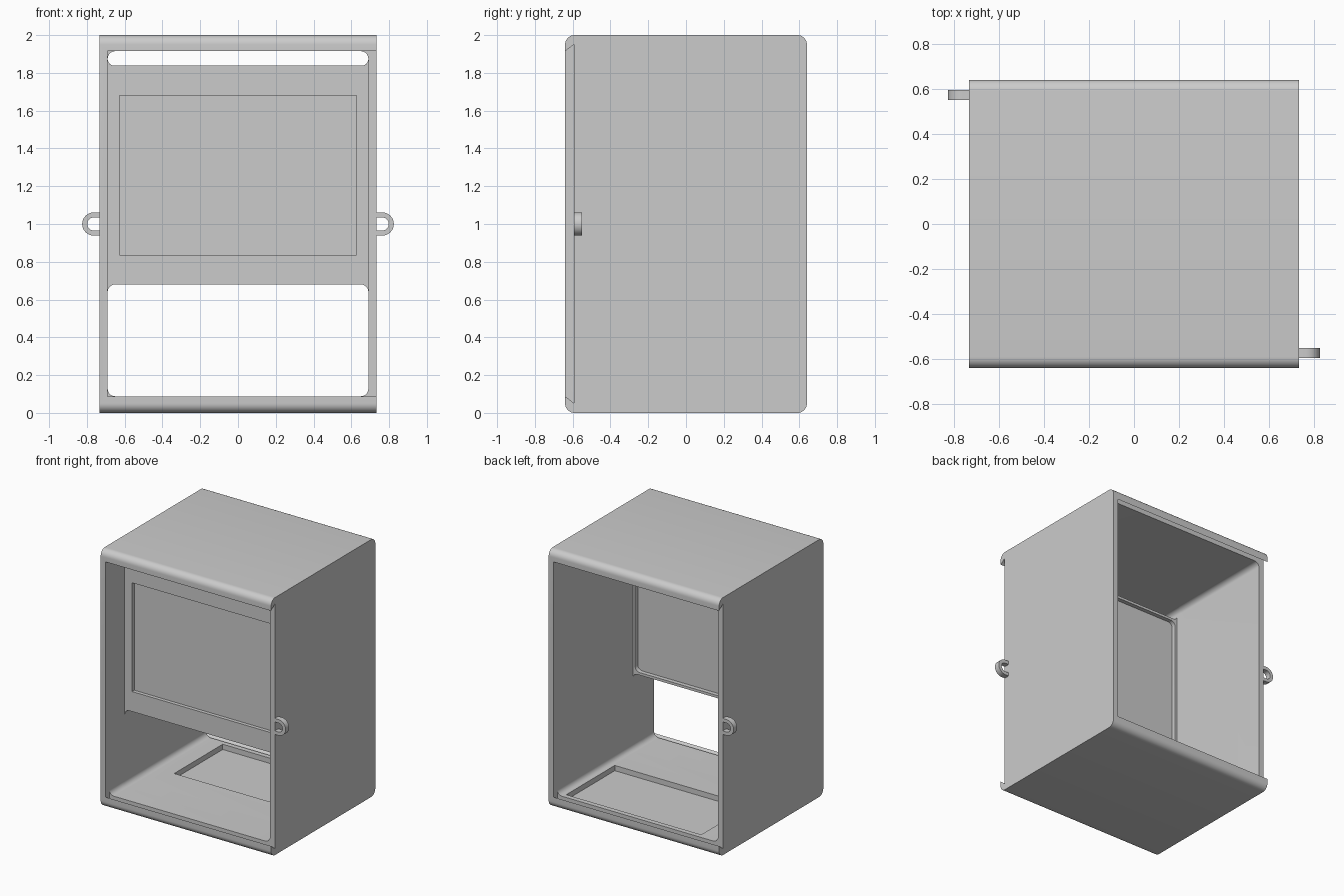
import bpy, bmesh, math

if "Cube" in bpy.data.objects:
    bpy.data.objects.remove(bpy.data.objects["Cube"])

grey = bpy.data.materials.new("plain_grey")
grey.use_nodes = True
grey.diffuse_color = (0.6, 0.6, 0.6, 1)
grey.node_tree.nodes["Principled BSDF"].inputs["Base Color"].default_value = (0.6, 0.6, 0.6, 1)


def arc(cx, cz, r, start, end, steps=8):
    angles = [math.radians(start + (end - start) * i / steps) for i in range(steps + 1)]
    return [(cx + r * math.cos(a), cz + r * math.sin(a)) for a in angles]


def rounded_rect(a0, a1, z0, z1, r=0.0):
    if r == 0:
        return [(a0, z0), (a1, z0), (a1, z1), (a0, z1)]
    return (arc(a1 - r, z0 + r, r, -90, 0) + arc(a1 - r, z1 - r, r, 0, 90)
            + arc(a0 + r, z1 - r, r, 90, 180) + arc(a0 + r, z0 + r, r, 180, 270))


def prism(name, profile, axis, start, end):
    """Extrude a profile (horizontal, z) along x or y."""
    bm = bmesh.new()
    place = (lambda p: (start, p[0], p[1])) if axis == "x" else (lambda p: (p[0], start, p[1]))
    face = bm.faces.new([bm.verts.new(place(p)) for p in profile])
    new = bmesh.ops.extrude_face_region(bm, geom=[face])["geom"]
    shift = (end - start, 0, 0) if axis == "x" else (0, end - start, 0)
    bmesh.ops.translate(bm, vec=shift, verts=[g for g in new if isinstance(g, bmesh.types.BMVert)])
    bmesh.ops.recalc_face_normals(bm, faces=bm.faces)
    mesh = bpy.data.meshes.new(name)
    bm.to_mesh(mesh)
    bm.free()
    mesh.materials.append(grey)
    obj = bpy.data.objects.new(name, mesh)
    bpy.context.collection.objects.link(obj)
    return obj


def activate(obj):
    bpy.ops.object.select_all(action="DESELECT")
    obj.select_set(True)
    bpy.context.view_layer.objects.active = obj


def cut(target, cutter):
    cutter.hide_render = True
    mod = target.modifiers.new("cut", "BOOLEAN")
    mod.operation, mod.solver, mod.object = "DIFFERENCE", "EXACT", cutter
    activate(target)
    bpy.ops.object.modifier_apply(modifier=mod.name)
    bpy.data.objects.remove(cutter)


W, D, H = 0.732, 0.64, 2.0            # half width, half depth, height
IN, LOW, HIGH, R = 0.69, 0.088, 1.915, 0.04
FRONT, BACK = -0.405, -0.332          # faces of the inner panel

# Outer case with rounded long edges
case = prism("case", rounded_rect(-D, D, 0, H, 0.05), "x", -W, W)

# Front and rear cavities, leaving the inner panel between them
cavity = rounded_rect(-IN, IN, LOW, HIGH, R)
cut(case, prism("front_cavity", cavity, "y", -1, FRONT))
cut(case, prism("rear_cavity", cavity, "y", BACK, 1))

# Openings below and above the panel
cut(case, prism("lower_opening", rounded_rect(-IN, IN, LOW, 0.68, R), "y", FRONT - 0.05, BACK + 0.05))
cut(case, prism("upper_gap", rounded_rect(-IN, IN, 1.838, HIGH, 0.036), "y", FRONT - 0.05, BACK + 0.05))

# Panel pockets on both faces
cut(case, prism("front_pocket", rounded_rect(-0.627, 0.627, 0.835, 1.68), "y", FRONT - 0.1, -0.377))
cut(case, prism("rear_pocket", rounded_rect(-0.67, 0.67, 0.7, 1.818, R), "y", -0.365, BACK + 0.1))

# Tray recess in the floor
cut(case, prism("floor_recess", rounded_rect(-0.52, 0.64, 0.047, 0.3), "y", -0.04, 0.555))

# Dovetail door slots, open to opposite sides at front and rear
for side in (1, -1):
    tail = [(-side * y, z) for y, z in
            ((0.594, 0.052), (0.594, 1.95), (D, HIGH), (0.7, 1.87), (0.7, 0.133), (D, LOW))]
    cut(case, prism("door_slot", tail, "x", -side * IN, side * 0.8))

# Latch loops beside the slots
loops = []
for side, name in ((1, "left_latch_loop"), (-1, "right_latch_loop")):
    profile = ([(0.72, 0.938)] + arc(0.763, 1, 0.062, -90, 90, 16) + [(0.72, 1.062)]
               + [(0.72, 1.035)] + arc(0.763, 1, 0.035, 90, -90, 16) + [(0.72, 0.965)])
    profile = [(side * x, z) for x, z in profile]
    loops.append(prism(name, profile, "y", -side * 0.594, -side * 0.55))

for obj in [case] + loops:
    activate(obj)
    bpy.ops.object.shade_smooth_by_angle(angle=math.radians(30))
